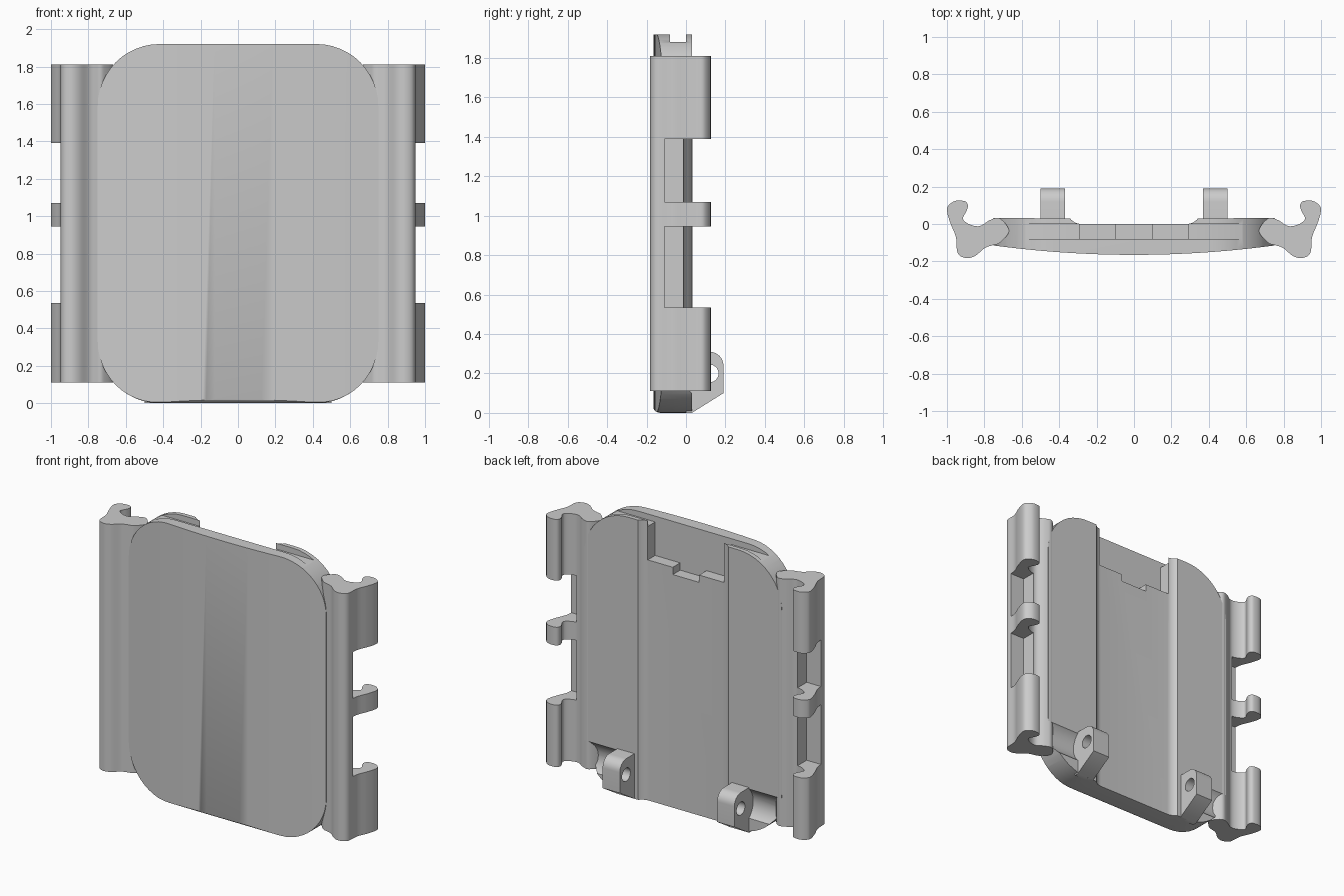
import bpy, bmesh, math
from mathutils import Vector

if "Cube" in bpy.data.objects:
    bpy.data.objects.remove(bpy.data.objects["Cube"])

grey = bpy.data.materials.new("plain grey")
grey.use_nodes = True
grey.diffuse_color = (0.6, 0.6, 0.6, 1)
grey.node_tree.nodes["Principled BSDF"].inputs["Base Color"].default_value = (0.6, 0.6, 0.6, 1)


def prism(name, pts, axis, lo, hi):
    """Extrude a 2D outline along one axis (the outline uses the other two)."""
    def place(p, d):
        c = list(p)
        c.insert("xyz".index(axis), d)
        return c
    bm = bmesh.new()
    face = bm.faces.new([bm.verts.new(place(p, lo)) for p in pts])
    out = bmesh.ops.extrude_face_region(bm, geom=[face])
    move = [v for v in out["geom"] if isinstance(v, bmesh.types.BMVert)]
    shift = Vector(place((0, 0), hi - lo))
    bmesh.ops.translate(bm, verts=move, vec=shift)
    bmesh.ops.recalc_face_normals(bm, faces=bm.faces)
    mesh = bpy.data.meshes.new(name)
    bm.to_mesh(mesh)
    bm.free()
    mesh.materials.append(grey)
    ob = bpy.data.objects.new(name, mesh)
    bpy.context.collection.objects.link(ob)
    return ob


def box(name, x0, x1, y0, y1, z0, z1):
    return prism(name, [(x0, y0), (x1, y0), (x1, y1), (x0, y1)], "z", z0, z1)


def arc(cx, cy, r, a0, a1, n=12):
    angles = [math.radians(a0 + (a1 - a0) * i / n) for i in range(n + 1)]
    return [(cx + r * math.cos(a), cy + r * math.sin(a)) for a in angles]


def smooth_loop(pts, n=5):
    """Closed smooth curve through the given points."""
    out = []
    for i in range(len(pts)):
        a, b, c, d = (Vector(pts[(i + k) % len(pts)]) for k in (-1, 0, 1, 2))
        for j in range(n):
            t = j / n
            p = b + 0.5 * t * ((c - a) + t * ((2 * a - 5 * b + 4 * c - d) + t * (3 * b - a - 3 * c + d)))
            out.append((p.x, p.y))
    return out


def finish(ob, cutters=(), keep=None):
    """Apply the cuts, drop the cutters and shade smooth."""
    tools = [(c, "DIFFERENCE") for c in cutters] + ([(keep, "INTERSECT")] if keep else [])
    for tool, op in tools:
        tool.hide_render = True
        mod = ob.modifiers.new("cut", "BOOLEAN")
        mod.object, mod.operation, mod.solver = tool, op, "EXACT"
    graph = bpy.context.evaluated_depsgraph_get()
    mesh = bpy.data.meshes.new_from_object(ob.evaluated_get(graph))
    ob.modifiers.clear()
    ob.data = mesh
    for tool, _ in tools:
        bpy.data.objects.remove(tool)
    bpy.ops.object.select_all(action="DESELECT")
    ob.select_set(True)
    bpy.context.view_layer.objects.active = ob
    bpy.ops.object.shade_smooth_by_angle(angle=math.radians(35))


# Back plate: bowed front, shallow channel down the middle of the back
HALF, TOP, R = 0.75, 1.92, 0.33
xs = [-HALF + HALF * i / 12 for i in range(25)]
section = [(x, -0.165 + 0.05 * (x / HALF) ** 2) for x in xs]
fillet = arc(0.28, 0.08, 0.08, -39, -90, 6)
section += [(HALF, 0.032)] + fillet + [(-x, y) for x, y in reversed(fillet)] + [(-HALF, 0.032)]
plate = prism("back_plate", section, "z", -0.05, TOP + 0.05)

# Rounded outline of the plate, with the lower front edge eased
cx = HALF - R
outline = (arc(cx, TOP - R, R, 0, 90) + arc(-cx, TOP - R, R, 90, 180)
           + arc(-cx, R, R, 180, 270) + arc(cx, R, R, 270, 360))
frame = prism("plate_outline", outline, "y", -0.17, 0.2)
bm = bmesh.new()
bm.from_mesh(frame.data)
edges = [e for e in bm.edges if all(v.co.y < -0.16 and v.co.z < R + 0.01 for v in e.verts)
         and (e.verts[0].co - e.verts[1].co).length < 1.2 and
         not (abs(e.verts[0].co.z - R) < 0.01 and abs(e.verts[1].co.z - R) < 0.01)]
bmesh.ops.bevel(bm, geom=edges, offset=0.04, segments=5, profile=0.5, affect="EDGES")
bm.to_mesh(frame.data)
bm.free()

# Top slot, stepped notch and round hinge grooves
HINGE_Y, HINGE_Z = 0.12, 0.2
cuts = [box("top_slot", -0.9, 0.9, -0.08, 0.0, 1.88, 2.1),
        prism("notch", [(-0.29, 2.1), (-0.29, 1.65), (-0.1, 1.65), (-0.1, 1.6), (0.1, 1.6),
                        (0.1, 1.65), (0.29, 1.65), (0.29, 2.1)], "y", -0.08, 0.1)]
for s in (-1, 1):
    cuts.append(prism("hinge_groove", arc(HINGE_Y, HINGE_Z, 0.135, 0, 345, 23), "x",
                      min(s * 0.5, s * 0.9), max(s * 0.5, s * 0.9)))
finish(plate, cuts, frame)

# Side clip rails and hinge lugs, mirrored
clip = [(0.995, 0.095), (0.957, 0.123), (0.905, 0.122), (0.888, 0.1), (0.895, 0.07), (0.914, 0.027),
        (0.877, -0.003), (0.824, -0.011), (0.77, 0.021), (0.717, 0.03), (0.668, -0.037),
        (0.717, -0.1), (0.754, -0.113), (0.797, -0.128), (0.85, -0.171), (0.898, -0.182),
        (0.943, -0.155), (0.952, -0.07), (0.98, 0.0), (0.998, 0.06)]
lug = ([(0.0, 0.0), (0.03, 0.0), (0.19, 0.1)] + arc(HINGE_Y, 0.24, 0.07, 0, 90, 8) + [(0.0, 0.31)])
for s, side in ((1, "left"), (-1, "right")):
    rail = prism(side + "_clip_rail", [(s * x, y) for x, y in smooth_loop(clip)], "z", 0.11, 1.81)
    gaps = [box("gap", min(s * 0.84, s * 1.1), max(s * 0.84, s * 1.1), -0.11, 0.3, z0, z1)
            for z0, z1 in ((0.535, 0.945), (1.07, 1.39))]
    finish(rail, gaps)

    x0, x1 = sorted((s * 0.37, s * 0.5))
    ear = prism(side + "_hinge_lug", lug, "x", x0, x1)
    hole = prism("pin_hole", arc(HINGE_Y, HINGE_Z, 0.045, 0, 345, 23), "x", x0 - 0.1, x1 + 0.1)
    finish(ear, [hole])
